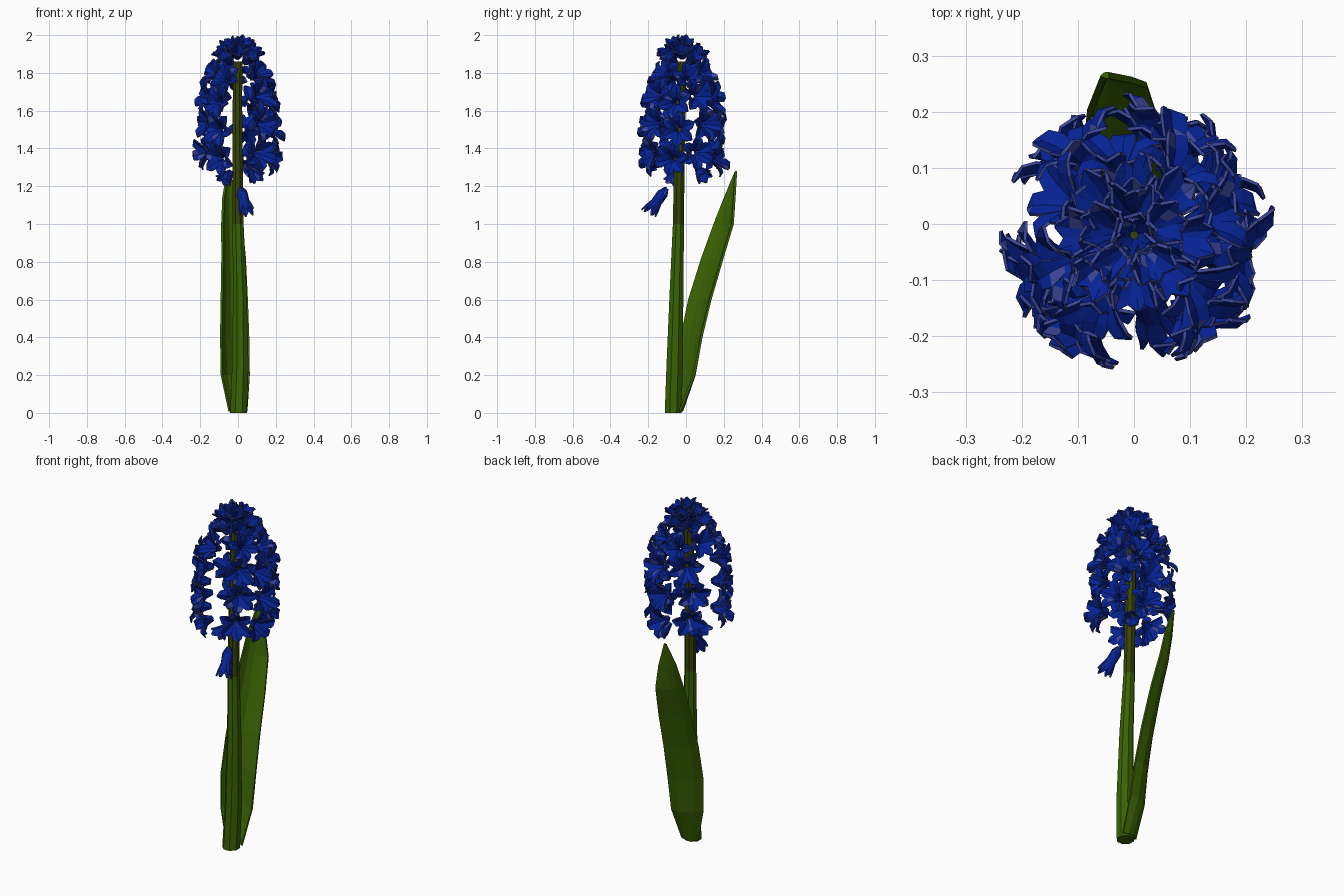
import bpy, bmesh, math, random
from mathutils import Vector, Matrix

if "Cube" in bpy.data.objects:
    bpy.data.objects.remove(bpy.data.objects["Cube"])

random.seed(7)


def material(name, rgb):
    m = bpy.data.materials.new(name)
    m.diffuse_color = (*rgb, 1)
    m.use_nodes = True
    m.node_tree.nodes["Principled BSDF"].inputs["Base Color"].default_value = m.diffuse_color
    return m


LEAF = material("leaf green", (0.042, 0.125, 0.001))
OLIVE = material("olive green", (0.036, 0.058, 0.001))
BLUE = material("petal blue", (0.002, 0.017, 0.31))
PALE = material("pale petal blue", (0.045, 0.065, 0.33))


def finish(bm, name, *mats):
    me = bpy.data.meshes.new(name)
    bm.to_mesh(me)
    bm.free()
    for m in mats:
        me.materials.append(m)
    ob = bpy.data.objects.new(name, me)
    bpy.context.collection.objects.link(ob)
    return ob


# Stem: tapered eight-sided tube, olive inside the flower head
bm = bmesh.new()
rings = []
for x, y, z, r in [(0.003, -0.068, 0, 0.048), (0.012, -0.060, 0.25, 0.047), (0.010, -0.050, 0.65, 0.039),
                   (0, -0.040, 1.0, 0.032), (-0.002, -0.036, 1.3, 0.030), (-0.003, -0.027, 1.65, 0.027),
                   (0, -0.02, 1.86, 0.026)]:
    rings.append([bm.verts.new((x + r * math.cos(a), y + r * math.sin(a), z))
                  for a in (math.tau * (i + 0.5) / 8 for i in range(8))])
for a, b in zip(rings, rings[1:]):
    for i in range(8):
        j = (i + 1) % 8
        f = bm.faces.new((a[i], a[j], b[j], b[i]))
        f.material_index = int(a[0].co.z > 0.99)
bm.faces.new(rings[0][::-1])
bm.faces.new(rings[-1]).material_index = 1
finish(bm, "stem", LEAF, OLIVE)

# Leaf: one twisted blade, channelled towards the stem
bm = bmesh.new()
rows = []
for x, y, z, half, deg in [(0, -0.03, 0.01, 0.048, 8), (-0.02, 0.018, 0.2, 0.084, 28),
                           (-0.026, 0.042, 0.4, 0.092, 36), (-0.029, 0.085, 0.6, 0.090, 40),
                           (-0.032, 0.150, 0.82, 0.083, 42), (-0.040, 0.208, 1.0, 0.073, 43),
                           (-0.046, 0.237, 1.14, 0.046, 36), (-0.05, 0.264, 1.28, 0.005, 20)]:
    a = math.radians(deg)
    w, n = Vector((math.cos(a), math.sin(a), 0)), Vector((math.sin(a), -math.cos(a), 0))
    rows.append([bm.verts.new(Vector((x, y, z)) + w * half * t + n * half * 0.4 * (t * t - 0.5))
                 for t in (-1, -0.5, 0, 0.5, 1)])
for a, b in zip(rows, rows[1:]):
    for i in range(4):
        bm.faces.new((a[i], a[i + 1], b[i + 1], b[i]))
leaf = finish(bm, "leaf", LEAF)
mod = leaf.modifiers.new("thickness", "SOLIDIFY")
mod.thickness, mod.offset = 0.012, 0

# Petal profiles: (distance from axis, height along axis, half width)
OPEN = [(0.010, -0.060, 0.010), (0.024, -0.018, 0.018), (0.052, 0.004, 0.032), (0.078, 0.014, 0.027),
        (0.100, 0.010, 0.006)]
HALF = [(0.010, -0.05, 0.009), (0.026, -0.015, 0.021), (0.040, 0.018, 0.027), (0.054, 0.045, 0.005)]
BUD = [(0.006, -0.085, 0.006), (0.024, -0.05, 0.016), (0.023, 0.01, 0.016), (0.034, 0.05, 0.018),
       (0.040, 0.085, 0.003)]


def flower(bm, pos, axis, profile, size=1.0):
    """Six pointed, creased petals around an axis, a few facets pale."""
    frame = Matrix.Translation(pos) @ Vector(axis).to_track_quat('Z', 'Y').to_matrix().to_4x4()
    spin = random.uniform(0, 1)
    for k in range(6):
        m = frame @ Matrix.Rotation(spin + k * math.tau / 6, 4, 'Z')
        lift = 0.010 * (k % 2) + random.uniform(-0.016, 0.016)
        strip = []
        for r, h, w in profile:
            up = h + lift * r / 0.06
            strip.append([bm.verts.new(m @ (Vector(p) * size)) for p in
                          ((r, -w, up + w * 0.35), (r + 0.004, 0, up), (r, w, up + w * 0.35))])
        for a, b in zip(strip, strip[1:]):
            for i in range(2):
                f = bm.faces.new((a[i], a[i + 1], b[i + 1], b[i]))
                f.material_index = int(random.random() < 0.07)


def ring(bm, z, radius, angles, pitch, profile, size):
    for i, deg in enumerate(angles):
        a = math.radians(deg + random.uniform(-4, 4))
        out = Vector((math.cos(a), math.sin(a), 0))
        pos = out * radius + Vector((0, -0.02, z + 0.015 * (-1) ** i))
        flower(bm, pos, out + Vector((0, 0, pitch)), profile, size)


def petals(bm, name):
    """Thick petals whose cut edges are pale."""
    mod = finish(bm, name, BLUE, PALE).modifiers.new("thickness", "SOLIDIFY")
    mod.thickness, mod.offset, mod.material_offset_rim = 0.006, 0, 1


# Open flowers: rings around the stem, open at the front and left
bm = bmesh.new()
ring(bm, 1.36, 0.190, (203, 244, 305, 345, 25, 75, 128), -0.05, OPEN, 0.92)
ring(bm, 1.515, 0.190, (208, 242, 315, 355, 38, 82, 138), 0.0, OPEN, 0.92)
ring(bm, 1.665, 0.178, (196, 235, 312, 350, 25, 65, 120), 0.12, OPEN, 0.92)
ring(bm, 1.785, 0.137, (205, 245, 320, 10, 55, 100, 150), 0.45, OPEN, 0.80)
flower(bm, (-0.06, -0.06, 1.25), (-0.5, -0.3, -0.6), HALF, 0.8)
flower(bm, (0.08, 0.08, 1.27), (0.5, 0.5, -0.6), HALF, 0.8)
petals(bm, "open_flowers")

# Crown: tight half-open flowers at the tip
bm = bmesh.new()
ring(bm, 1.89, 0.080, range(0, 360, 45), 0.8, HALF, 0.80)
ring(bm, 1.93, 0.045, range(20, 380, 72), 1.8, HALF, 0.75)
flower(bm, (0, -0.02, 1.945), (0, 0, 1), HALF, 0.72)
petals(bm, "crown_flowers")

# Drooping closed flower at the front
bm = bmesh.new()
flower(bm, (0.03, -0.15, 1.125), (0.035, -0.10, -0.14), BUD, 0.95)
petals(bm, "drooping_bud")
